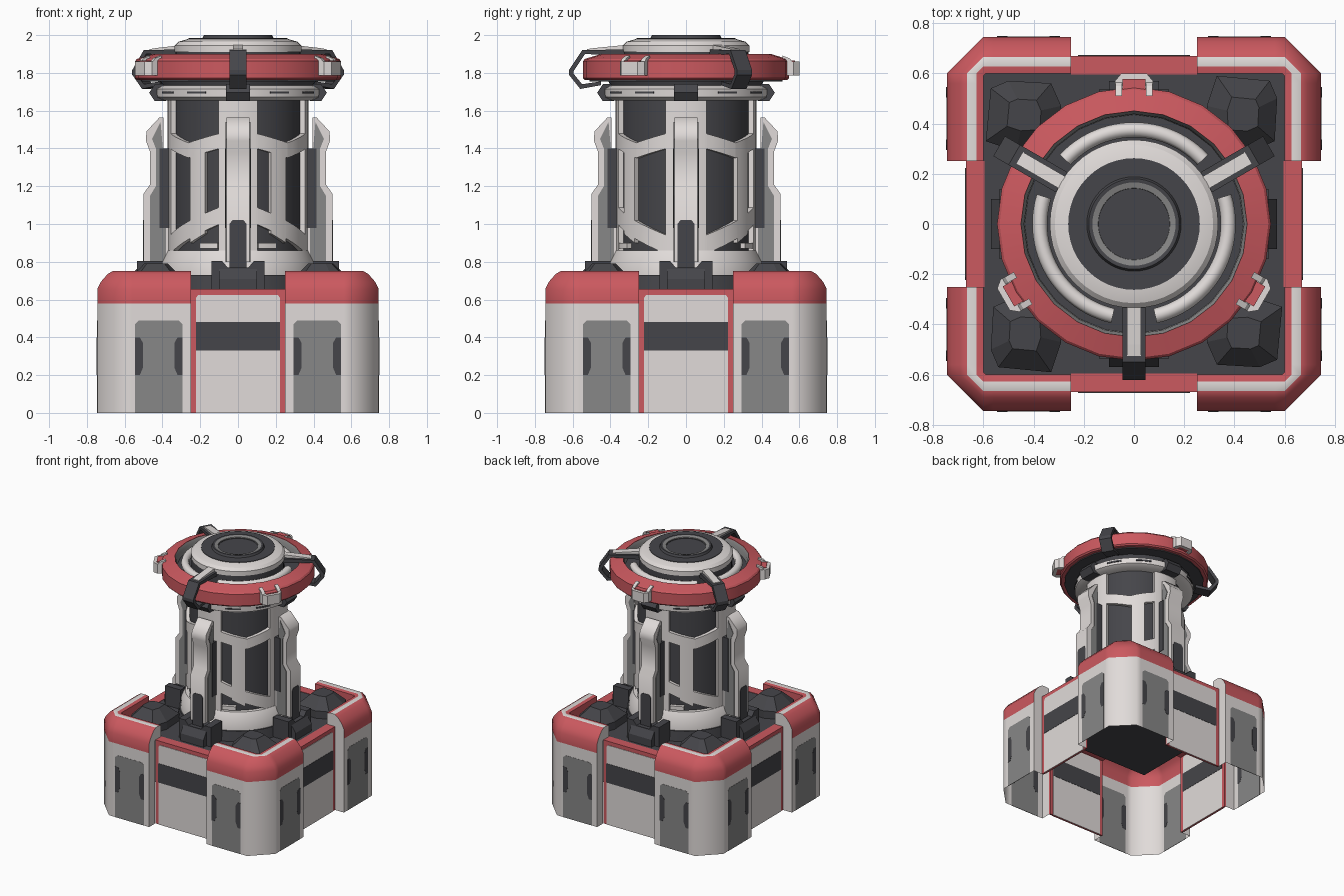
import bpy, bmesh, math
from math import sin, cos, radians, pi

cube = bpy.data.objects.get("Cube")
if cube:
    bpy.data.objects.remove(cube, do_unlink=True)


def material(name, rgb):
    m = bpy.data.materials.new(name)
    m.use_nodes = True
    m.diffuse_color = (*rgb, 1)
    m.node_tree.nodes["Principled BSDF"].inputs["Base Color"].default_value = (*rgb, 1)
    return m


LIGHT = material("warm white", (0.75, 0.71, 0.695))
RED = material("red", (0.6, 0.1, 0.115))
DARK = material("charcoal", (0.06, 0.06, 0.068))
GREY = material("mid grey", (0.245, 0.243, 0.242))
QUARTERS = (0, 90, 180, 270)
THIRDS = (0, 120, 240)
CLIPS = (60, 180, 300)


def build(name, verts, faces, mats, indices=None, smooth=None, turns=(0,), closed=True):
    """Make a mesh and place a copy at each turn about z (parts face -y)."""
    me = bpy.data.meshes.new(name)
    me.from_pydata(verts, [], faces)
    for m in mats:
        me.materials.append(m)
    if indices:
        for p, i in zip(me.polygons, indices):
            p.material_index = i
    if closed:
        bm = bmesh.new()
        bm.from_mesh(me)
        bmesh.ops.recalc_face_normals(bm, faces=bm.faces)
        bm.to_mesh(me)
        bm.free()
    for k, t in enumerate(turns):
        ob = bpy.data.objects.new(name if len(turns) == 1 else f"{name}_{k + 1}", me)
        ob.rotation_euler.z = radians(t)
        bpy.context.collection.objects.link(ob)
        if smooth and k == 0:
            bpy.ops.object.select_all(action='DESELECT')
            ob.select_set(True)
            bpy.context.view_layer.objects.active = ob
            bpy.ops.object.shade_smooth_by_angle(angle=radians(smooth))


def extrude(name, outline, lo, hi, axis, mat, turns=(0,), shrink=1.0, smooth=None):
    """axis x: outline is (radius, z); axis y: (x, z); axis z: (x, y)."""
    put = {'x': lambda p, t: (t, -p[0], p[1]),
           'y': lambda p, t: (p[0], -t, p[1]),
           'z': lambda p, t: (p[0], p[1], t)}[axis]
    n = len(outline)
    cx = sum(p[0] for p in outline) / n
    cy = sum(p[1] for p in outline) / n
    top = [(cx + (a - cx) * shrink, cy + (b - cy) * shrink) for a, b in outline]
    verts = [put(p, lo) for p in outline] + [put(p, hi) for p in top]
    faces = [(i, (i + 1) % n, n + (i + 1) % n, n + i) for i in range(n)]
    faces += [tuple(range(n)), tuple(range(n, 2 * n))]
    build(name, verts, faces, [mat], smooth=smooth, turns=turns)


def lathe(name, profile, mat, seg=48, smooth=30, arc=(0, 360), turns=(0,)):
    """Spin a closed (radius, z) profile; a part arc gets end caps."""
    full = arc[1] - arc[0] == 360
    n, rings = len(profile), seg if full else seg + 1
    verts, faces = [], []
    for i in range(rings):
        a = radians(arc[0] + (arc[1] - arc[0]) * i / seg)
        verts += [(r * sin(a), -r * cos(a), z) for r, z in profile]
    for i in range(seg):
        j = (i + 1) % rings
        faces += [(i * n + k, j * n + k, j * n + (k + 1) % n, i * n + (k + 1) % n) for k in range(n)]
    if not full:
        faces += [tuple(range(n)), tuple(range(seg * n, seg * n + n))]
    build(name, verts, faces, [mat], smooth=smooth, turns=turns)


def rect(a0, a1, b0, b1):
    return [(a0, b0), (a1, b0), (a1, b1), (a0, b1)]


def mirrored(outline):
    return [(-a, b) for a, b in outline]


# Base corner shells: open underneath, sloped red top with a light strip
shell = [(0, 0), (0, 0.58), (0, 0.655), (0.02, 0.695), (0.055, 0.735), (0.08, 0.75),
         (0.118, 0.75), (0.145, 0.745), (0.145, 0.65)]
bands = (0, 1, 1, 1, 1, 0, 1, 1)
verts, faces, ids = [], [], []
for d, z in shell:
    h, c = 0.745 - d, max(0.145 - d, 0.01)
    row = [(0.25, h), (h - c - 0.04, h), (h - c, h)]
    verts += [(x, -y, z) for x, y in row] + [(y, -x, z) for x, y in reversed(row)]
for i, band in enumerate(bands):
    for k in range(5):
        a = i * 6 + k
        faces.append((a, a + 1, a + 7, a + 6))
        ids.append(band)
for end in (0, 5):
    foot = [(0.25, -0.67, 0.65), (0.25, -0.67, 0)]
    if end:
        foot = [(-y, -x, z) for x, y, z in foot]
    verts += foot
    cap = [i * 6 + end for i in range(len(shell))] + [len(verts) - 2, len(verts) - 1]
    faces.append(tuple(cap if end else reversed(cap)))
    ids.append(0)
build("base_corner", verts, faces, [LIGHT, RED], ids, 60, QUARTERS, closed=False)

# Grey panels with dark grips on the corner faces
panel = [(0.295, 0), (0.545, 0), (0.545, 0.47), (0.525, 0.49), (0.315, 0.49), (0.295, 0.47)]
grips = [[(0.295, 0.2), (0.32, 0.2), (0.337, 0.24), (0.337, 0.37), (0.32, 0.4), (0.295, 0.4)],
         [(0.545, 0.2), (0.52, 0.2), (0.503, 0.24), (0.503, 0.37), (0.52, 0.4), (0.545, 0.4)]]
for side, flip in (("left", list), ("right", mirrored)):
    extrude("corner_panel_" + side, flip(panel), 0.7435, 0.7465, 'y', GREY, QUARTERS)
    for k, g in enumerate(grips):
        extrude(f"corner_grip_{side}_{k}", flip(g), 0.742, 0.748, 'y', DARK, QUARTERS)

# Recessed side walls and deck
extrude("side_wall", rect(-0.25, 0.25, 0, 0.65), 0.655, 0.668, 'y', RED, QUARTERS)
extrude("wall_ledge", rect(0.595, 0.668, 0.63, 0.655), -0.25, 0.25, 'x', RED, QUARTERS)
face = [(-0.222, 0), (0.222, 0), (0.222, 0.61), (0.21, 0.625), (-0.21, 0.625), (-0.222, 0.61)]
extrude("wall_panel", face, 0.667, 0.671, 'y', LIGHT, QUARTERS)
extrude("wall_inner_panel", face, 0.652, 0.656, 'y', LIGHT, QUARTERS)
extrude("wall_band", rect(-0.222, 0.222, 0.33, 0.48), 0.669, 0.673, 'y', DARK, QUARTERS)
extrude("wall_inner_band", rect(-0.222, 0.222, 0.33, 0.48), 0.65, 0.654, 'y', DARK, QUARTERS)
extrude("deck", rect(-0.605, 0.605, -0.605, 0.605), 0.62, 0.652, 'z', DARK)

# Sloped vent humps on the deck corners
hump = [(0.29, -0.47), (0.33, -0.56), (0.5, -0.57), (0.57, -0.54), (0.59, -0.33), (0.47, -0.29), (0.3, -0.3)]
extrude("vent_base", hump, 0.65, 0.71, 'z', DARK, QUARTERS)
extrude("vent_slope", hump, 0.71, 0.79, 'z', DARK, QUARTERS, shrink=0.45)

# Tower core and foot rings
lathe("tower_core", [(0, 0.64), (0.345, 0.64), (0.345, 1.7), (0, 1.7)], DARK)
lathe("foot_seat", [(0.3, 0.65), (0.43, 0.65), (0.42, 0.73), (0.3, 0.73)], DARK)
lathe("foot_ring", [(0.3, 0.73), (0.41, 0.73), (0.405, 0.8), (0.375, 0.86), (0.3, 0.86)], LIGHT)


# Light lattice round the core; each bar runs from (angle, low z, high z) to (angle, low z, high z)
def lattice_bar(name, start, end, steps=5):
    verts, faces = [], []
    for mx in (1, -1):
        for my in (1, -1):
            base = len(verts)
            for i in range(steps + 1):
                a, lo, hi = (s + (e - s) * i / steps for s, e in zip(start, end))
                for r, z in ((0.335, lo), (0.372, lo), (0.372, hi), (0.335, hi)):
                    verts.append((mx * r * sin(radians(a)), -my * r * cos(radians(a)), z))
            for i in range(steps):
                b = base + i * 4
                faces += [(b + k, b + 4 + k, b + 4 + (k + 1) % 4, b + (k + 1) % 4) for k in range(4)]
            faces += [tuple(range(base, base + 4)), tuple(range(b + 4, b + 8))]
    build(name, verts, faces, [LIGHT], smooth=30)


lattice_bar("column_front", (0, 0.85, 1.66), (16, 0.85, 1.66))
lattice_bar("column_side", (73, 0.85, 1.66), (90, 0.85, 1.66))
lattice_bar("upper_brace_front", (15, 1.4, 1.48), (45, 1.35, 1.43))
lattice_bar("upper_brace_side", (45, 1.35, 1.43), (74, 1.4, 1.48))
lattice_bar("middle_post", (28, 0.95, 1.4), (43, 0.9, 1.38))
lattice_bar("lower_brace", (15, 1.0, 1.09), (74, 0.84, 0.94), 12)
lattice_bar("sill_bracket", (17, 0.87, 0.9), (33, 0.87, 0.9))

# Four upright fins with dark feet
fin = [(0.36, 0.8), (0.5, 0.8), (0.5, 1.16), (0.465, 1.21), (0.465, 1.38), (0.487, 1.44),
       (0.485, 1.49), (0.415, 1.565), (0.395, 1.565), (0.395, 1.4), (0.36, 1.36)]
extrude("fin", fin, -0.062, 0.062, 'x', LIGHT, QUARTERS, smooth=50)
cheek = [(0.38, 0.8), (0.465, 0.8), (0.465, 1.15), (0.435, 1.2), (0.435, 1.4), (0.455, 1.45), (0.41, 1.54),
         (0.398, 1.4), (0.38, 1.36)]
extrude("fin_cheek", cheek, -0.066, 0.066, 'x', GREY, QUARTERS)
extrude("fin_backing", rect(0.36, 0.415, 0.98, 1.4), -0.069, 0.069, 'x', DARK, QUARTERS)
extrude("fin_inlay", [(-0.045, 0.76), (0.045, 0.76), (0.045, 1.0), (0.03, 1.02), (-0.03, 1.02), (-0.045, 1.0)],
        0.49, 0.503, 'y', DARK, QUARTERS)
block = [(0.38, 0.65), (0.57, 0.65), (0.57, 0.71), (0.53, 0.77), (0.38, 0.77)]
extrude("fin_foot", block, -0.1, 0.1, 'x', DARK, QUARTERS)
jaws = [(-0.14, 0.65), (0.14, 0.65), (0.14, 0.805), (0.085, 0.805), (0.055, 0.77), (-0.055, 0.77),
        (-0.085, 0.805), (-0.14, 0.805)]
extrude("fin_foot_jaws", jaws, 0.4, 0.535, 'y', DARK, QUARTERS)

# Collar under the head
lathe("collar", [(0.3, 1.655), (0.4, 1.655), (0.432, 1.672), (0.435, 1.715), (0.4, 1.735), (0.3, 1.735)], LIGHT, 48, 50)
lathe("collar_neck", [(0.2, 1.73), (0.4, 1.73), (0.42, 1.78), (0.42, 1.82), (0.2, 1.82)], DARK)
extrude("collar_clip", [(0.38, 1.65), (0.44, 1.65), (0.47, 1.695), (0.44, 1.74), (0.38, 1.74)],
        -0.064, 0.064, 'x', DARK, QUARTERS)
for a in (23, 52):
    lathe("collar_slot", rect(0.42, 0.438, 1.69, 1.702), DARK, 6, 30, (a, a + 15), QUARTERS)

# Red halo ring and the parts nested in it
lathe("halo", [(0.45, 1.762), (0.535, 1.762), (0.545, 1.772), (0.545, 1.862), (0.535, 1.874), (0.45, 1.9)],
      RED, 24, 20)
lathe("halo_underside", rect(0.42, 0.51, 1.754, 1.768), DARK, 24)
lathe("halo_lining", [(0.432, 1.77), (0.452, 1.77), (0.452, 1.898), (0.438, 1.875)], GREY, 24)
lathe("halo_floor", [(0.3, 1.78), (0.44, 1.78), (0.44, 1.83), (0.3, 1.83)], DARK)
tube = [(0.375 + 0.03 * cos(k * pi / 4), 1.86 + 0.03 * sin(k * pi / 4)) for k in range(8)]
lathe("halo_tube", tube, LIGHT, 24, 50, (13, 107), THIRDS)

# Stepped cap
lathe("cap_neck", [(0, 1.8), (0.33, 1.8), (0.33, 1.92), (0, 1.92)], DARK)
lathe("cap", [(0, 1.91), (0.335, 1.91), (0.335, 1.945), (0.315, 1.965), (0.262, 1.98), (0, 1.98)], LIGHT, 48, 25)
lathe("cap_plate", [(0, 1.975), (0.262, 1.975), (0.262, 1.984), (0, 1.984)], DARK)
lathe("cap_rim", [(0.14, 1.97), (0.195, 1.97), (0.18, 2.0), (0.17, 2.0), (0.14, 1.988)], DARK)
lathe("cap_inset", [(0.14, 1.98), (0.173, 1.98), (0.173, 2.0), (0.143, 1.993)], GREY)

# Three hooked arms reaching over the halo
hook = [(0.3, 1.89), (0.3, 1.925), (0.55, 1.92), (0.62, 1.815), (0.62, 1.79), (0.56, 1.715), (0.45, 1.735),
        (0.45, 1.755), (0.55, 1.74), (0.595, 1.795), (0.595, 1.81), (0.535, 1.9)]
extrude("arm_hook", hook, -0.046, 0.046, 'x', DARK, THIRDS)
extrude("arm_strip", [(0.3, 1.91), (0.525, 1.91), (0.525, 1.926), (0.48, 1.932), (0.3, 1.95)],
        -0.027, 0.027, 'x', LIGHT, THIRDS)

# Three clips gripping the halo edge
clip = [(-0.075, 0.51), (-0.075, 0.57), (-0.05, 0.6), (0.05, 0.6), (0.075, 0.57), (0.075, 0.51),
        (0.045, 0.51), (0.045, 0.575), (-0.045, 0.575), (-0.045, 0.51)]
extrude("halo_clip", clip, 1.785, 1.86, 'z', LIGHT, THIRDS)
for s in (-1, 1):
    extrude("halo_clip_prong", [(0.51, 1.85), (0.57, 1.85), (0.55, 1.876), (0.51, 1.892)],
            s * 0.048, s * 0.074, 'x', LIGHT, CLIPS)
extrude("halo_clip_tongue", rect(0.53, 0.577, 1.79, 1.866), -0.046, 0.046, 'x', RED, CLIPS)
